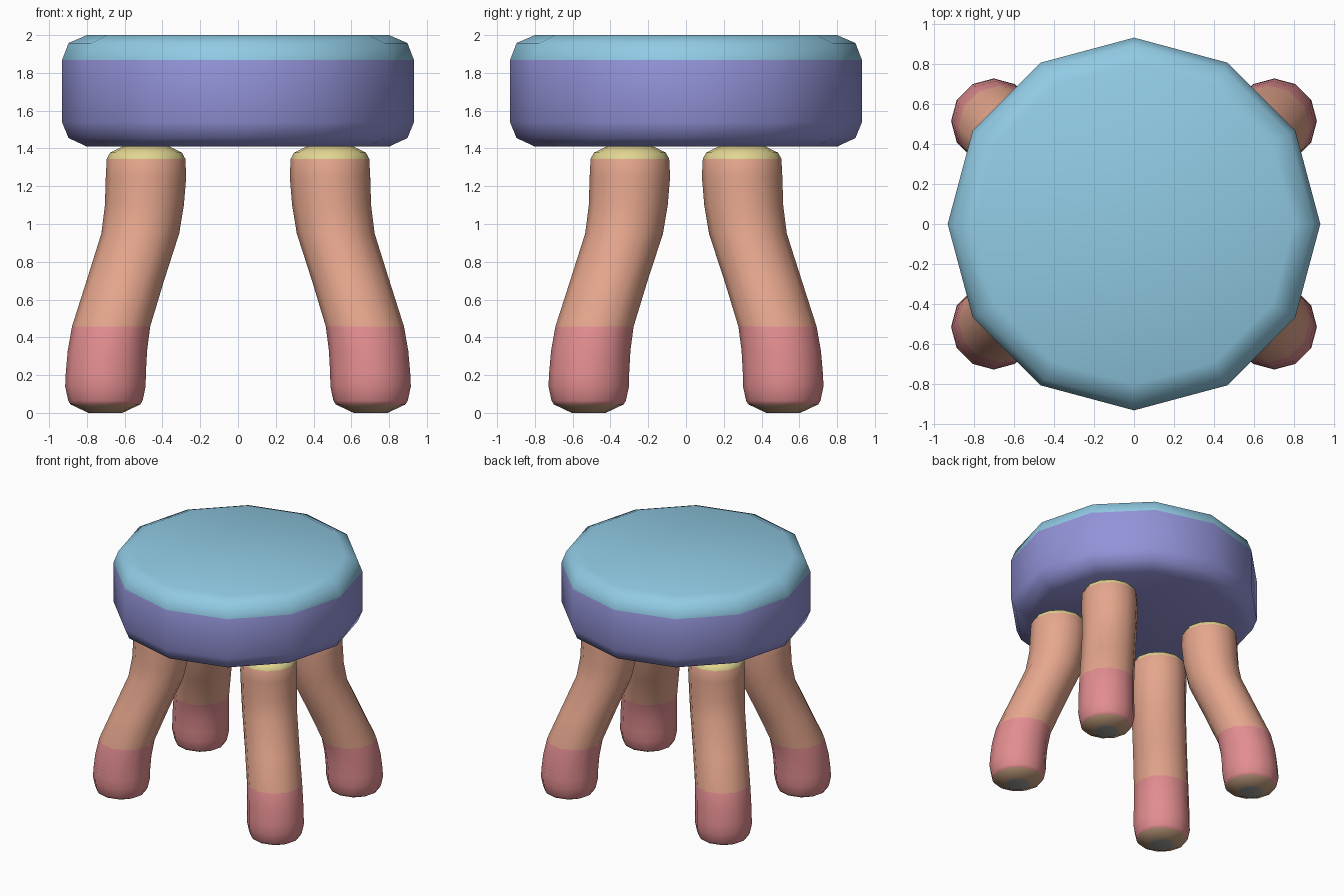
import bpy, bmesh, math

if "Cube" in bpy.data.objects:
    bpy.data.objects.remove(bpy.data.objects["Cube"])


def material(name, rgb):
    m = bpy.data.materials.new(name)
    lin = [((c / 255 + 0.055) / 1.055) ** 2.4 for c in rgb]
    m.diffuse_color = (*lin, 1)
    m.use_nodes = True
    m.node_tree.nodes["Principled BSDF"].inputs["Base Color"].default_value = m.diffuse_color
    return m


blue = material("light blue", (145, 203, 228))
purple = material("lavender", (147, 147, 217))
tan = material("peach", (229, 166, 141))
pink = material("rose", (226, 141, 144))
yellow = material("pale yellow", (226, 214, 145))
brown = material("foot rim tan", (195, 158, 126))
grey = material("foot pad grey", (155, 155, 152))


def loft(name, rings, sides, mats, rule):
    """Stack of horizontal rings (x, y, z, radius), bottom to top, capped at both ends."""
    bm = bmesh.new()
    loops = []
    for x, y, z, r in rings:
        loops.append([bm.verts.new((x + r * math.cos(2 * math.pi * i / sides),
                                    y + r * math.sin(2 * math.pi * i / sides), z))
                      for i in range(sides)])
    bm.faces.new(loops[0][::-1])
    bm.faces.new(loops[-1])
    for a, b in zip(loops, loops[1:]):
        for i in range(sides):
            j = (i + 1) % sides
            bm.faces.new((a[i], a[j], b[j], b[i]))
    bm.normal_update()
    for f in bm.faces:
        f.material_index = rule(f.calc_center_median().z)
        f.smooth = True
    me = bpy.data.meshes.new(name)
    bm.to_mesh(me)
    bm.free()
    for m in mats:
        me.materials.append(m)
    ob = bpy.data.objects.new(name, me)
    bpy.context.collection.objects.link(ob)
    return ob


# Seat: twelve-sided cushion with rounded rims, blue top over lavender sides
seat_profile = [(1.41, 0.80), (1.455, 0.897), (1.54, 0.932),
                (1.867, 0.932), (1.958, 0.897), (2.0, 0.80)]
loft("seat", [(0, 0, z, r) for z, r in seat_profile], 12, [purple, blue],
     lambda z: 1 if z > 1.867 else 0)

# Legs: (height, radius, outward shift from 0 at the top to 1 at the foot)
leg_profile = [(0.0, 0.09, 1), (0.045, 0.185, 1), (0.065, 0.197, 1), (0.14, 0.213, 1),
               (0.21, 0.212, 0.99), (0.33, 0.210, 0.95), (0.457, 0.207, 0.86),
               (0.70, 0.205, 0.51), (0.95, 0.206, 0.14), (1.10, 0.209, 0.04),
               (1.25, 0.213, 0), (1.345, 0.208, 0), (1.378, 0.19, 0), (1.412, 0.12, 0)]


def leg_colour(z):
    if z < 0.01:
        return 4
    if z < 0.04:
        return 3
    if z < 0.457:
        return 1
    return 2 if z > 1.345 else 0


for sy, front in ((-1, "front"), (1, "back")):
    for sx, side in ((-1, "left"), (1, "right")):
        rings = [(sx * (0.487 + 0.215 * t), sy * (0.297 + 0.218 * t), z, r)
                 for z, r, t in leg_profile]
        loft(f"{front}_{side}_leg", rings, 12, [tan, pink, yellow, brown, grey], leg_colour)
